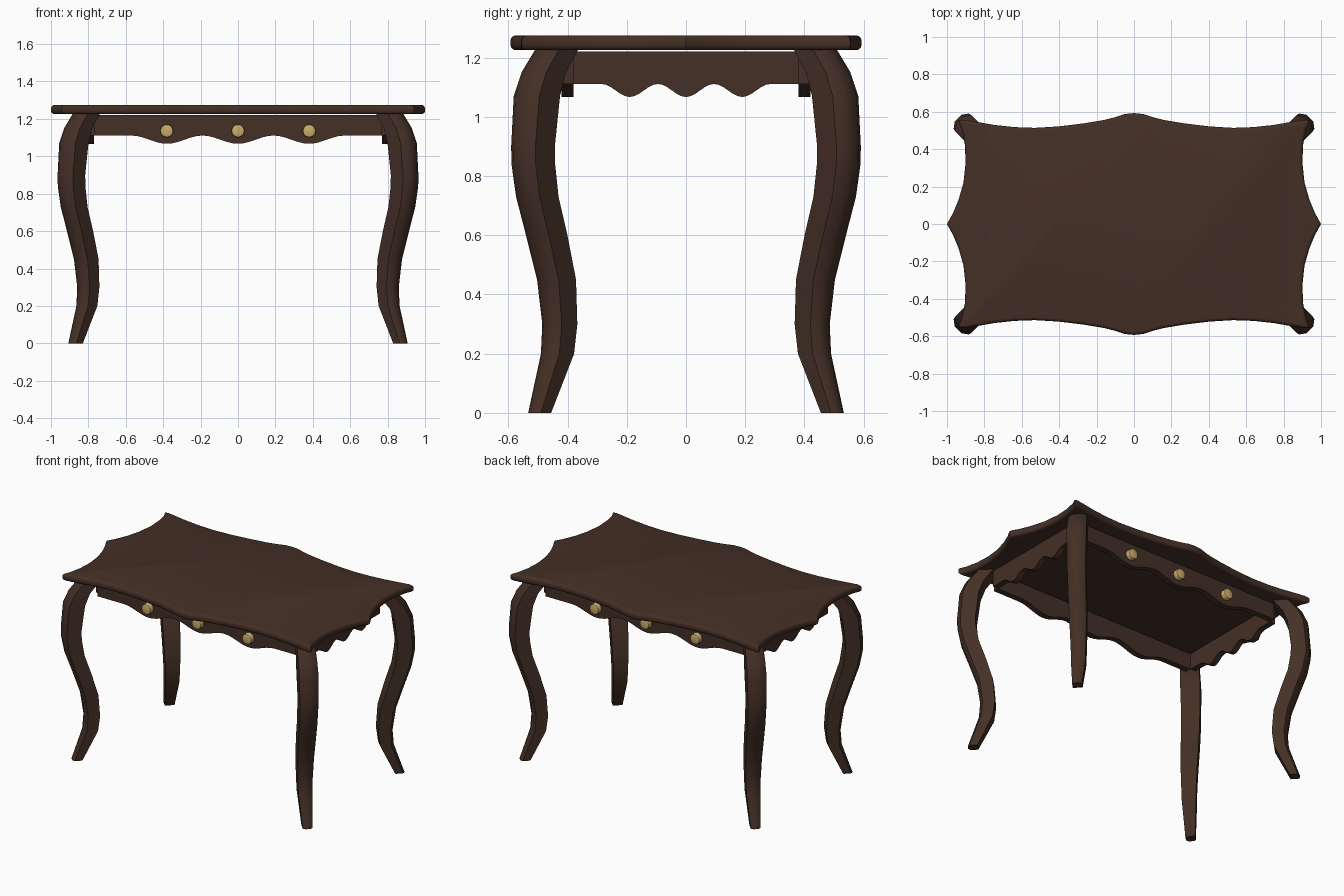
import bpy, bmesh, math

if "Cube" in bpy.data.objects:
    bpy.data.objects.remove(bpy.data.objects["Cube"])


def material(name, color):
    m = bpy.data.materials.new(name)
    m.diffuse_color = (*color, 1)
    m.use_nodes = True
    m.node_tree.nodes["Principled BSDF"].inputs["Base Color"].default_value = m.diffuse_color
    return m


WOOD = material("dark wood", (0.058, 0.029, 0.019))
BRASS = material("brass", (0.60, 0.41, 0.145))


def finish(bm, name, mat, angle=40):
    bmesh.ops.recalc_face_normals(bm, faces=bm.faces)
    me = bpy.data.meshes.new(name)
    bm.to_mesh(me)
    bm.free()
    me.materials.append(mat)
    ob = bpy.data.objects.new(name, me)
    bpy.context.collection.objects.link(ob)
    bpy.ops.object.select_all(action='DESELECT')
    ob.select_set(True)
    bpy.context.view_layer.objects.active = ob
    bpy.ops.object.shade_smooth_by_angle(angle=math.radians(angle))
    return ob


def prism(bm, pts, offset):
    """Closed polygon extruded by an offset vector."""
    face = bm.faces.new([bm.verts.new(p) for p in pts])
    ext = bmesh.ops.extrude_face_region(bm, geom=[face])
    verts = [g for g in ext["geom"] if isinstance(g, bmesh.types.BMVert)]
    bmesh.ops.translate(bm, verts=verts, vec=offset)


# Table top: one quarter of the scalloped outline, mirrored round
Q = [(1, 0), (.967, .06), (.938, .13), (.912, .22), (.9, .33), (.905, .43),
     (.922, .51), (.942, .555), (.91, .557), (.85, .548), (.75, .53), (.64, .518),
     (.53, .514), (.4, .522), (.27, .538), (.16, .556), (.1, .571), (.05, .588), (0, .593)]
half = Q + [(-x, y) for x, y in Q[-2::-1]]
outline = half + [(x, -y) for x, y in half[-2:0:-1]]
bm = bmesh.new()
prism(bm, [(x, y, 1.225) for x, y in outline], (0, 0, .05))
rim = [e for e in bm.edges if abs(e.verts[0].co.z - e.verts[1].co.z) < 1e-4]
bmesh.ops.bevel(bm, geom=rim, offset=.018, segments=3, profile=.5, affect='EDGES')
finish(bm, "table_top", WOOD, 35)

# Cabriole legs: (height, outer |x|+|y|, inner |x|+|y|), bending along the diagonal
LEG = [(1.225, 1.395, 1.105), (1.15, 1.485, 1.185), (1.07, 1.538, 1.225),
       (.9, 1.555, 1.26), (.84, 1.553, 1.258), (.73, 1.522, 1.235), (.6, 1.455, 1.175),
       (.45, 1.38, 1.117), (.3, 1.345, 1.108), (.2, 1.354, 1.13), (0, 1.44, 1.285)]
R2 = math.sqrt(2)


def leg(sx, sy, name):
    bm = bmesh.new()
    rings = []
    for z, outer, inner in LEG:
        b, a = outer / R2, inner / R2
        w = (b - a) * .277
        ui, uo = a + w, b - w
        crown = uo + w * .4
        sec = [(ui, -w), (ui, w), (uo, w), (crown, w * .45), (crown, -w * .45), (uo, -w)]
        rings.append([bm.verts.new((sx * ((u + v) / R2 + .187), sy * ((u - v) / R2 - .187), z))
                      for u, v in sec])
    for r, s in zip(rings, rings[1:]):
        for i in range(6):
            j = (i + 1) % 6
            bm.faces.new((r[i], r[j], s[j], s[i]))
    bm.faces.new(rings[0])
    bm.faces.new(rings[-1])
    finish(bm, name, WOOD)


for sx, xn in ((-1, "left"), (1, "right")):
    for sy, yn in ((-1, "front"), (1, "back")):
        leg(sx, sy, f"{yn}_{xn}_leg")


# Aprons with a wavy lower edge: three dips, straight ends
def apron_profile(length, period):
    n = 36
    end = 1.5 * period
    pts = [(-length, 1.22), (-length, 1.111)]
    for i in range(n + 1):
        t = -end + 2 * end * i / n
        pts.append((t, 1.089 - .022 * math.cos(2 * math.pi * t / period)))
    return pts + [(length, 1.111), (length, 1.22)]


for s, yn, xn in ((-1, "front", "left"), (1, "back", "right")):
    bm = bmesh.new()
    prism(bm, [(t, s * .38, z) for t, z in apron_profile(.77, .38)], (0, s * .04, 0))
    finish(bm, yn + "_apron", WOOD)
    bm = bmesh.new()
    prism(bm, [(s * .77, t, z) for t, z in apron_profile(.38, .19)], (s * .04, 0, 0))
    finish(bm, xn + "_apron", WOOD)

    # Round drawer knobs on the long aprons
    for k in (-1, 0, 1):
        bm = bmesh.new()
        bmesh.ops.create_cone(bm, cap_ends=True, segments=20, radius1=.035, radius2=.035, depth=.04)
        edges = [e for e in bm.edges if all(v.co.z > 0 for v in e.verts)]
        bmesh.ops.bevel(bm, geom=edges, offset=.008, segments=2, profile=.5, affect='EDGES')
        ob = finish(bm, f"{yn}_knob_{k + 2}", BRASS)
        ob.rotation_euler = (-s * math.pi / 2, 0, 0)
        ob.location = (k * .381, s * .433, 1.136)
